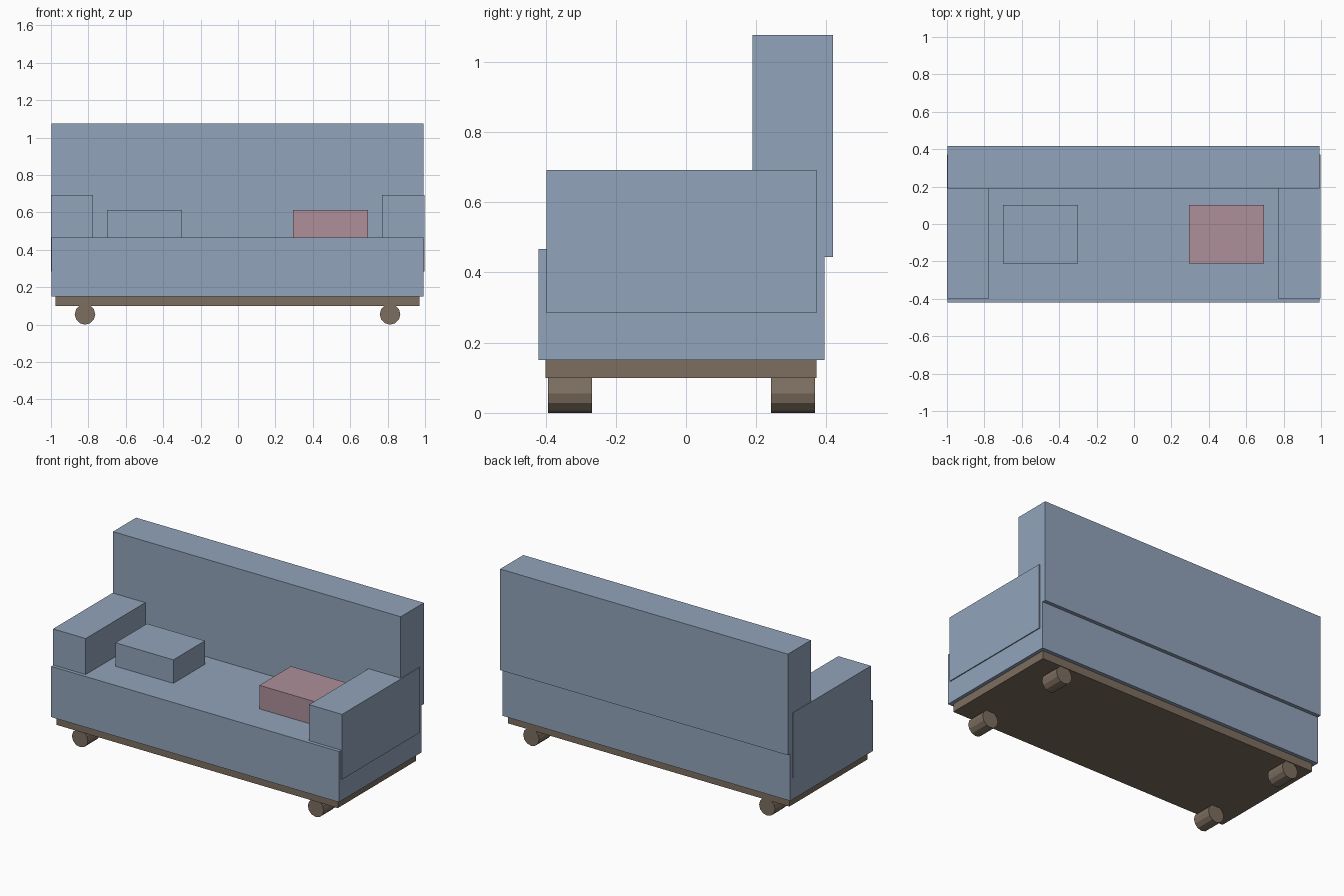
import bpy
import math

default = bpy.data.objects.get("Cube")
if default:
    bpy.data.objects.remove(default, do_unlink=True)


def make_material(name, rgb):
    mat = bpy.data.materials.new(name)
    mat.use_nodes = True
    color = (*rgb, 1.0)
    mat.diffuse_color = color
    mat.node_tree.nodes["Principled BSDF"].inputs["Base Color"].default_value = color
    return mat


fabric = make_material("blue fabric", (0.285, 0.37, 0.49))
rose = make_material("rose fabric", (0.42, 0.275, 0.32))
wood = make_material("brown wood", (0.205, 0.156, 0.117))


def box(name, x, y, z, mat):
    """Box spanning the given (low, high) ranges."""
    spans = (x, y, z)
    bpy.ops.mesh.primitive_cube_add(size=1, location=[(a + b) / 2 for a, b in spans])
    obj = bpy.context.object
    obj.name = name
    obj.scale = [b - a for a, b in spans]
    bpy.ops.object.transform_apply(location=False, rotation=False, scale=True)
    obj.data.materials.append(mat)
    return obj


def foot(name, x, y, mat):
    """Twelve-sided roller foot lying along y."""
    bpy.ops.mesh.primitive_cylinder_add(
        vertices=12, radius=0.055, depth=y[1] - y[0],
        location=(x, sum(y) / 2, 0.055), rotation=(math.pi / 2, 0, math.pi))
    obj = bpy.context.object
    obj.name = name
    bpy.ops.object.transform_apply(location=False, rotation=True, scale=False)
    obj.data.materials.append(mat)


# Body
body_x = (-0.997, 0.992)
box("base_board", (-0.975, 0.97), (-0.4, 0.372), (0.1, 0.15), wood)
box("seat", body_x, (-0.42, 0.395), (0.15, 0.467), fabric)
box("backrest", body_x, (0.19, 0.418), (0.444, 1.076), fabric)

# Armrests
for side, x in (("right", (-1.0, -0.774)), ("left", (0.77, 0.998))):
    box(side + "_armrest", x, (-0.398, 0.372), (0.285, 0.692), fabric)

# Loose cushions
for side, x, mat in (("right", (-0.70, -0.30), fabric), ("left", (0.295, 0.696), rose)):
    box(side + "_cushion", x, (-0.21, 0.102), (0.45, 0.614), mat)

# Feet
for side, x in (("right", -0.818), ("left", 0.813)):
    for end, y in (("front", (-0.393, -0.268)), ("back", (0.242, 0.368))):
        foot(f"{end}_{side}_foot", x, y, wood)
